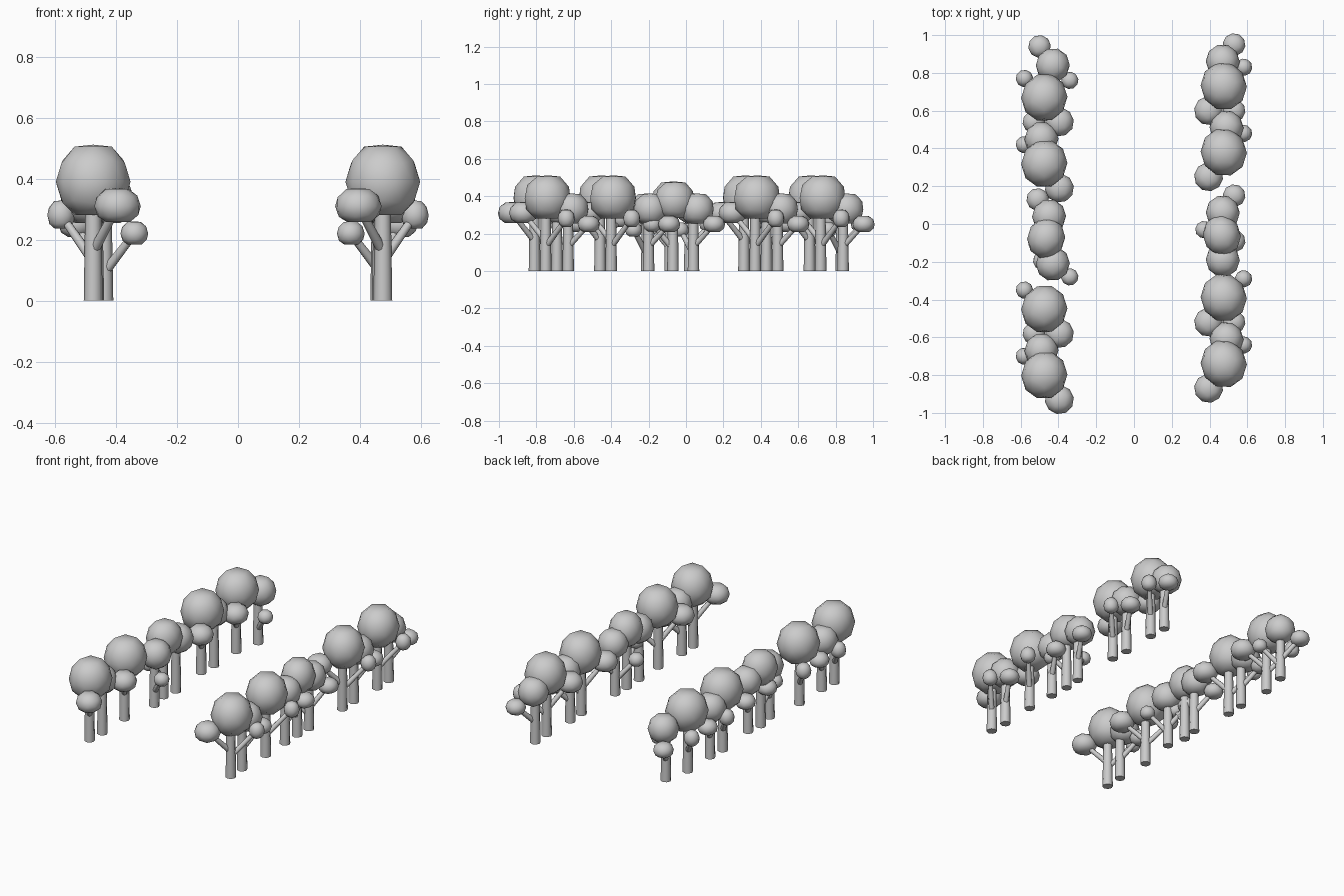
import bpy, math
from mathutils import Vector

cube = bpy.data.objects.get("Cube")
if cube:
    bpy.data.objects.remove(cube, do_unlink=True)

grey = bpy.data.materials.new("plain_grey")
grey.use_nodes = True
grey.diffuse_color = (0.6, 0.6, 0.6, 1)
grey.node_tree.nodes["Principled BSDF"].inputs["Base Color"].default_value = (0.6, 0.6, 0.6, 1)


def finish(name, angle):
    ob = bpy.context.object
    ob.name = name
    ob.data.materials.append(grey)
    bpy.ops.object.shade_smooth_by_angle(angle=math.radians(angle))
    return ob


def limb(name, start, end, r0, r1):
    # Tapered eight-sided stem between two points
    a, b = Vector(start), Vector(end)
    bpy.ops.mesh.primitive_cone_add(vertices=8, radius1=r0, radius2=r1,
                                    depth=(b - a).length, location=(a + b) / 2)
    ob = finish(name, 50)
    ob.rotation_mode = 'QUATERNION'
    ob.rotation_quaternion = (b - a).to_track_quat('Z', 'Y')


def leaves(name, centre, rx, ry, rz, turn=0.3):
    # Faceted leaf clump with flattened top and underside
    bpy.ops.mesh.primitive_ico_sphere_add(subdivisions=2, radius=1, location=centre)
    ob = finish(name, 60)
    for v in ob.data.vertices:
        v.co.z = max(-0.8, min(0.9, v.co.z))
        v.co = Vector((v.co.x * rx, v.co.y * ry, v.co.z * rz / 0.85))
    ob.rotation_euler.z = turn


def tree(name, side, x, y, crown, size, clumps):
    # One trunk, one crown, and side clumps each on a branch
    cx, cy, cz = crown
    limb(name + "_trunk", (side * x, y, 0), (side * x, y, cz), 0.031, 0.025)
    leaves(name + "_crown", (side * (x + cx), y + cy, cz), *size, turn=side * 0.3)
    for i, (dx, dy, z, r, rz, fork) in enumerate(clumps):
        tip = (side * (x + dx), y + dy, z)
        limb(f"{name}_branch_{i}", (side * x, y, fork), tip, 0.017, 0.013)
        leaves(f"{name}_clump_{i}", tip, r, r, rz, side * 0.8)


big_clumps = [(-0.08, -0.12, 0.31, 0.077, 0.056, 0.16),
              (0.105, 0.11, 0.28, 0.046, 0.046, 0.13)]
small_clumps = [(0.06, 0.11, 0.25, 0.06, 0.043, 0.13),
                (-0.1, -0.07, 0.22, 0.046, 0.038, 0.09)]
big_size = (0.122, 0.128, 0.115)
small_size = (0.09, 0.092, 0.08)

for side, row, shift in ((1, "left", 0), (-1, "right", -0.06)):
    # Large trees
    for i, y in enumerate((-0.75, -0.40, 0.37, 0.72)):
        tree(f"{row}_large_tree_{i}", side, 0.475, y + shift,
             (0, 0.01, 0.39), big_size, big_clumps)
    # Small trees beside the large ones
    for i, y in enumerate((-0.63, 0.49)):
        tree(f"{row}_small_tree_{i}", side, 0.47, y + shift,
             (0.02, 0.02, 0.33), small_size, small_clumps[:1])
    # Middle group
    tree(f"{row}_middle_tree", side, 0.465, -0.07 + shift / 4,
         (0, 0.01, 0.375), (0.1, 0.11, 0.098), [(0.02, -0.11, 0.25, 0.05, 0.04, 0.12)])

# End and middle small trees, which differ between the rows
tree("left_end_tree", 1, 0.47, 0.84, (0, 0.02, 0.33), small_size, small_clumps[:1])
tree("left_mid_back_tree", 1, 0.47, 0.04, (0, 0.02, 0.33), small_size, small_clumps)
tree("left_mid_front_tree", 1, 0.47, -0.20, (0, 0.01, 0.33), small_size, small_clumps[:1])
tree("right_end_tree", -1, 0.44, 0.83, (-0.01, 0.01, 0.33), small_size, small_clumps)
tree("right_mid_back_tree", -1, 0.45, 0.02, (0, 0.02, 0.33), small_size, small_clumps[:1])
tree("right_mid_front_tree", -1, 0.44, -0.21, (-0.01, 0, 0.33), small_size, small_clumps)
